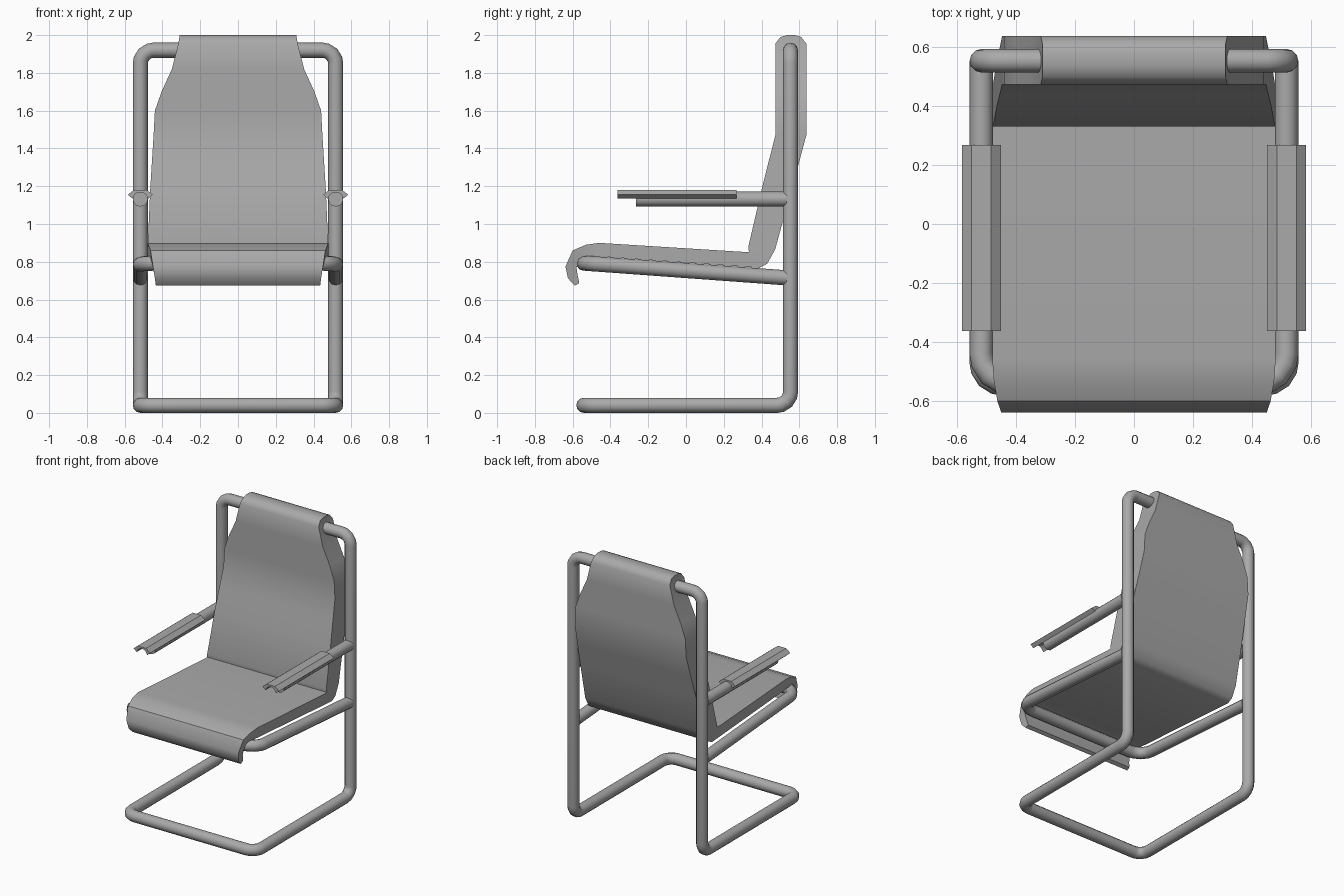
import bpy
import bmesh
from mathutils import Vector

cube = bpy.data.objects.get("Cube")
if cube:
    bpy.data.objects.remove(cube, do_unlink=True)

grey = bpy.data.materials.new("plain grey")
grey.use_nodes = True
grey.diffuse_color = (0.4, 0.4, 0.4, 1)
grey.node_tree.nodes["Principled BSDF"].inputs["Base Color"].default_value = (0.4, 0.4, 0.4, 1)

TUBE = 0.04                  # tube radius
SIDE = 0.517                 # tube centre, left and right
BACK, FRONT = 0.553, -0.541  # post line and front bar line


def finish(obj, angle):
    bpy.ops.object.select_all(action='DESELECT')
    obj.select_set(True)
    bpy.context.view_layer.objects.active = obj
    if obj.type == 'CURVE':
        bpy.ops.object.convert(target='MESH')
        obj = bpy.context.object
    obj.data.materials.clear()
    obj.data.materials.append(grey)
    bpy.ops.object.shade_smooth_by_angle(angle=angle)
    return obj


def rounded(points, radius, closed, steps=4):
    """Replace the corners of a path with short arcs."""
    pts = [Vector(p) for p in points]
    path = []
    for i, p in enumerate(pts):
        if not closed and i in (0, len(pts) - 1):
            path.append(p)
            continue
        a = p + (pts[i - 1] - p).normalized() * radius
        b = p + (pts[(i + 1) % len(pts)] - p).normalized() * radius
        # the circle centre lies opposite the corner
        c = a + b - p
        for s in range(steps + 1):
            d = (a - c).lerp(b - c, s / steps).normalized()
            path.append(c + d * radius)
    return path


def tube(name, points, radius=0.07, closed=False):
    path = rounded(points, radius, closed)
    curve = bpy.data.curves.new(name, 'CURVE')
    curve.dimensions = '3D'
    curve.bevel_depth = TUBE
    curve.bevel_resolution = 4
    curve.use_fill_caps = True
    spline = curve.splines.new('POLY')
    spline.points.add(len(path) - 1)
    for point, co in zip(spline.points, path):
        point.co = (*co, 1)
    spline.use_cyclic_u = closed
    obj = bpy.data.objects.new(name, curve)
    bpy.context.collection.objects.link(obj)
    return finish(obj, 0.8)


def loft(name, rings, angle):
    """Skin a row of equal rings and cap both ends."""
    bm = bmesh.new()
    rows = [[bm.verts.new(co) for co in ring] for ring in rings]
    n = len(rows[0])
    for a, b in zip(rows, rows[1:]):
        for i in range(n):
            j = (i + 1) % n
            bm.faces.new((a[i], a[j], b[j], b[i]))
    bm.faces.new(rows[0])
    bm.faces.new(rows[-1])
    bmesh.ops.recalc_face_normals(bm, faces=bm.faces)
    mesh = bpy.data.meshes.new(name)
    bm.to_mesh(mesh)
    bm.free()
    obj = bpy.data.objects.new(name, mesh)
    bpy.context.collection.objects.link(obj)
    return finish(obj, angle)


# Main frame: base, posts and top bar in one closed loop
tube("main_frame", [
    (-SIDE, BACK, 1.92), (-SIDE, BACK, TUBE), (-SIDE, FRONT, TUBE),
    (SIDE, FRONT, TUBE), (SIDE, BACK, TUBE), (SIDE, BACK, 1.92)], closed=True)

# Seat rail: a U running from post to post under the seat
tube("seat_rail", [
    (-SIDE, BACK - 0.02, 0.715), (-SIDE, FRONT, 0.793),
    (SIDE, FRONT, 0.793), (SIDE, BACK - 0.02, 0.715)], radius=0.1)

# Sling stations: upper y, z, lower y, z, half width
stations = [
    (0.535, 2.0, 0.575, 2.0, 0.31), (0.50, 1.99, 0.61, 1.99, 0.31),
    (0.473, 1.955, 0.637, 1.955, 0.316), (0.473, 1.82, 0.637, 1.82, 0.35),
    (0.473, 1.70, 0.637, 1.70, 0.405), (0.473, 1.60, 0.637, 1.60, 0.44),
    (0.473, 1.47, 0.637, 1.47, 0.447), (0.44, 1.34, 0.597, 1.32, 0.455),
    (0.40, 1.18, 0.55, 1.15, 0.465), (0.33, 0.88, 0.472, 0.865, 0.478),
    (0.333, 0.853, 0.43, 0.79, 0.48), (0.31, 0.852, 0.39, 0.768, 0.48),
    (-0.46, 0.90, -0.46, 0.828, 0.48), (-0.53, 0.89, -0.51, 0.83, 0.475),
    (-0.60, 0.86, -0.555, 0.82, 0.463), (-0.638, 0.775, -0.58, 0.77, 0.45),
    (-0.625, 0.712, -0.574, 0.73, 0.44), (-0.588, 0.674, -0.565, 0.687, 0.435)]
loft("sling_seat", [
    [(-w, y1, z1), (w, y1, z1), (w, y2, z2), (-w, y2, z2)]
    for y1, z1, y2, z2, w in stations], 0.7)

# Armrests: a short tube with a grooved pad on top
half = [(0.033, 1.181), (0.066, 1.155), (0.042, 1.134), (0.03, 1.156), (0.012, 1.168)]
section = half + [(-x, z) for x, z in reversed(half)]
for side, sx in (("left", 1), ("right", -1)):
    x = sx * SIDE
    tube(side + "_arm_tube", [(x, BACK - 0.02, 1.132), (x, -0.265, 1.132)])
    loft(side + "_arm_pad", [
        [(x + px, y, pz) for px, pz in section] for y in (-0.363, 0.267)], 0.5)
